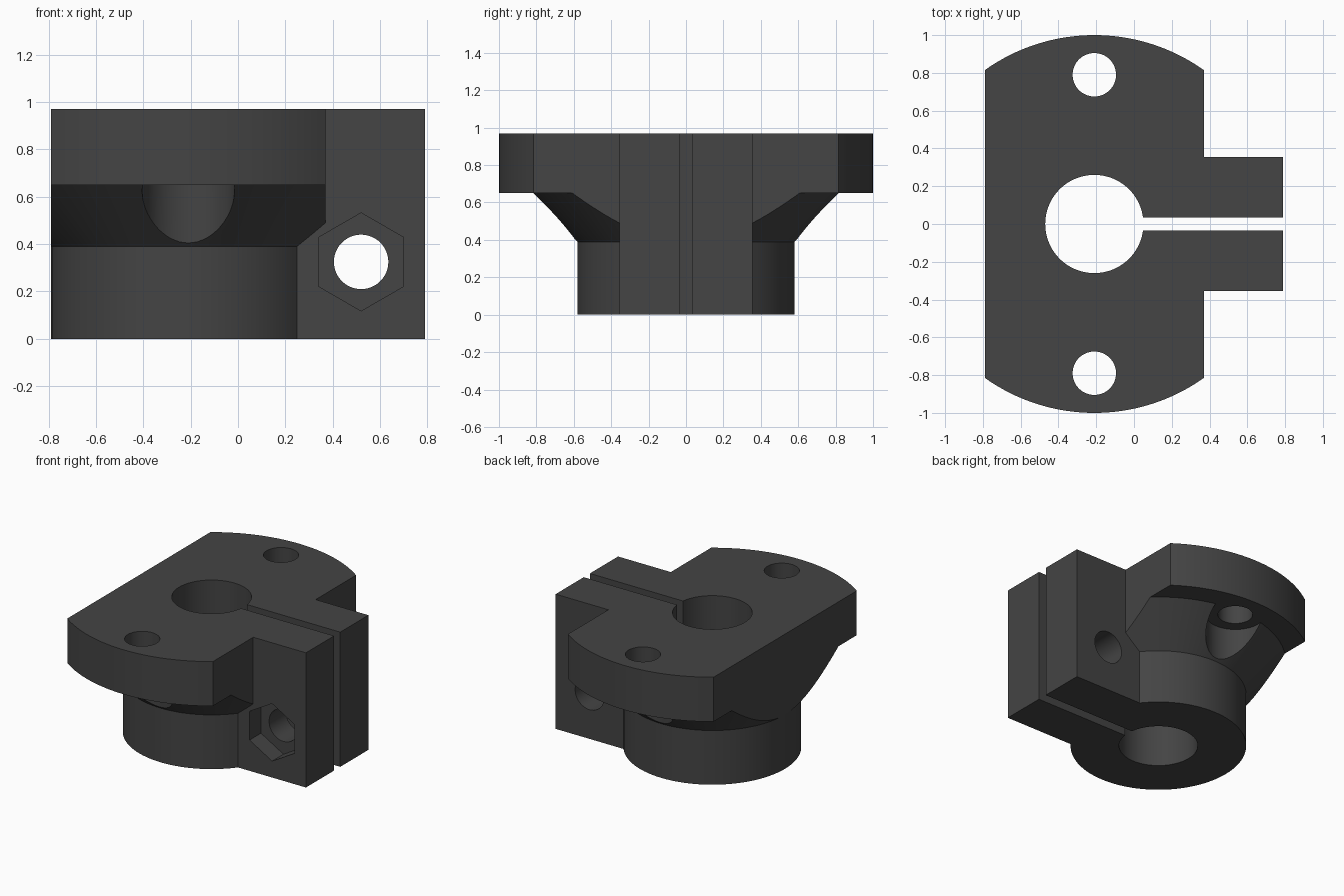
import bpy, bmesh, math
from mathutils import Matrix

if "Cube" in bpy.data.objects:
    bpy.data.objects.remove(bpy.data.objects["Cube"])

CX = -0.21                     # axis of hub, flange and bore
Z_SHOULDER, Z_FLANGE, Z_TOP = 0.39, 0.65, 0.97

grey = bpy.data.materials.new("dark grey")
grey.diffuse_color = (0.058, 0.058, 0.058, 1)
grey.use_nodes = True
grey.node_tree.nodes["Principled BSDF"].inputs["Base Color"].default_value = grey.diffuse_color


def add_object(name, bm):
    bmesh.ops.recalc_face_normals(bm, faces=bm.faces[:])
    mesh = bpy.data.meshes.new(name)
    bm.to_mesh(mesh)
    bm.free()
    mesh.materials.append(grey)
    ob = bpy.data.objects.new(name, mesh)
    bpy.context.collection.objects.link(ob)
    return ob


def prism(name, outline, z0, z1):
    bm = bmesh.new()
    face = bm.faces.new([bm.verts.new((x, y, z0)) for x, y in outline])
    new = bmesh.ops.extrude_face_region(bm, geom=[face])["geom"]
    bmesh.ops.translate(bm, vec=(0, 0, z1 - z0),
                        verts=[v for v in new if isinstance(v, bmesh.types.BMVert)])
    return add_object(name, bm)


def box(name, x0, x1, y0, y1, z0, z1):
    return prism(name, [(x0, y0), (x1, y0), (x1, y1), (x0, y1)], z0, z1)


def frustum(name, x, y, z0, z1, r0, r1=None, n=96):
    bm = bmesh.new()
    bmesh.ops.create_cone(bm, cap_ends=True, segments=n, radius1=r0,
                          radius2=r0 if r1 is None else r1, depth=z1 - z0,
                          matrix=Matrix.Translation((x, y, (z0 + z1) / 2)))
    return add_object(name, bm)


def cross_cut(name, x, z, y0, y1, r, n, turn=0.0):
    # prism lying along y, first corner at angle turn
    ob = prism(name, [(r * math.cos(turn + 2 * math.pi * i / n),
                       r * math.sin(turn + 2 * math.pi * i / n)) for i in range(n)], y0, y1)
    # local z becomes world y
    ob.data.transform(Matrix(((1, 0, 0, x), (0, 0, 1, 0), (0, -1, 0, z), (0, 0, 0, 1))))
    return ob


def combine(target, other, operation):
    mod = target.modifiers.new("combine", 'BOOLEAN')
    mod.operation, mod.solver, mod.object = operation, 'EXACT', other
    bpy.context.view_layer.objects.active = target
    bpy.ops.object.modifier_apply(modifier=mod.name)
    bpy.data.objects.remove(other, do_unlink=True)


# flaring shoulder, trimmed to the flange width, with screw head clearances
body = frustum("clamp_bracket", CX, 0, Z_SHOULDER, Z_FLANGE, 0.58, 0.84)
combine(body, box("trim", -0.79, 0.37, -2, 2, 0, 1), 'INTERSECT')
for side in (-1, 1):
    combine(body, frustum("clearance", CX, 0.79 * side, 0.2, 0.8, 0.195, n=64), 'DIFFERENCE')

# round hub below the shoulder
combine(body, frustum("hub", CX, 0, 0, Z_SHOULDER, 0.58), 'UNION')

# flange with two curved ends and straight sides
half = math.asin(0.58)
arc = [-half + 2 * half * i / 32 for i in range(33)]
outline = [(CX + math.sin(a), -math.cos(a)) for a in arc]
outline += [(CX - math.sin(a), math.cos(a)) for a in arc]
combine(body, prism("flange", outline, Z_FLANGE, Z_TOP), 'UNION')

# clamp ears, joined as one block and split by the slot
combine(body, box("ears", CX, 0.79, -0.355, 0.355, 0, Z_TOP), 'UNION')
combine(body, frustum("bore", CX, 0, -0.2, 1.2, 0.26), 'DIFFERENCE')
combine(body, box("slot", CX, 1, -0.035, 0.035, -0.2, 1.2), 'DIFFERENCE')

# flange screw holes
for side in (-1, 1):
    combine(body, frustum("screw_hole", CX, 0.79 * side, 0.3, 1.2, 0.115, n=64), 'DIFFERENCE')

# clamp bolt hole and hexagonal nut pocket in the front ear
combine(body, cross_cut("bolt_hole", 0.52, 0.325, -0.6, 0.6, 0.115, 64), 'DIFFERENCE')
combine(body, cross_cut("nut_pocket", 0.52, 0.325, -0.6, -0.225, 0.207, 6, math.pi / 2),
        'DIFFERENCE')

# smooth round walls, sharp edges
bpy.ops.object.select_all(action='DESELECT')
body.select_set(True)
bpy.context.view_layer.objects.active = body
bpy.ops.object.shade_smooth_by_angle(angle=math.radians(25))
